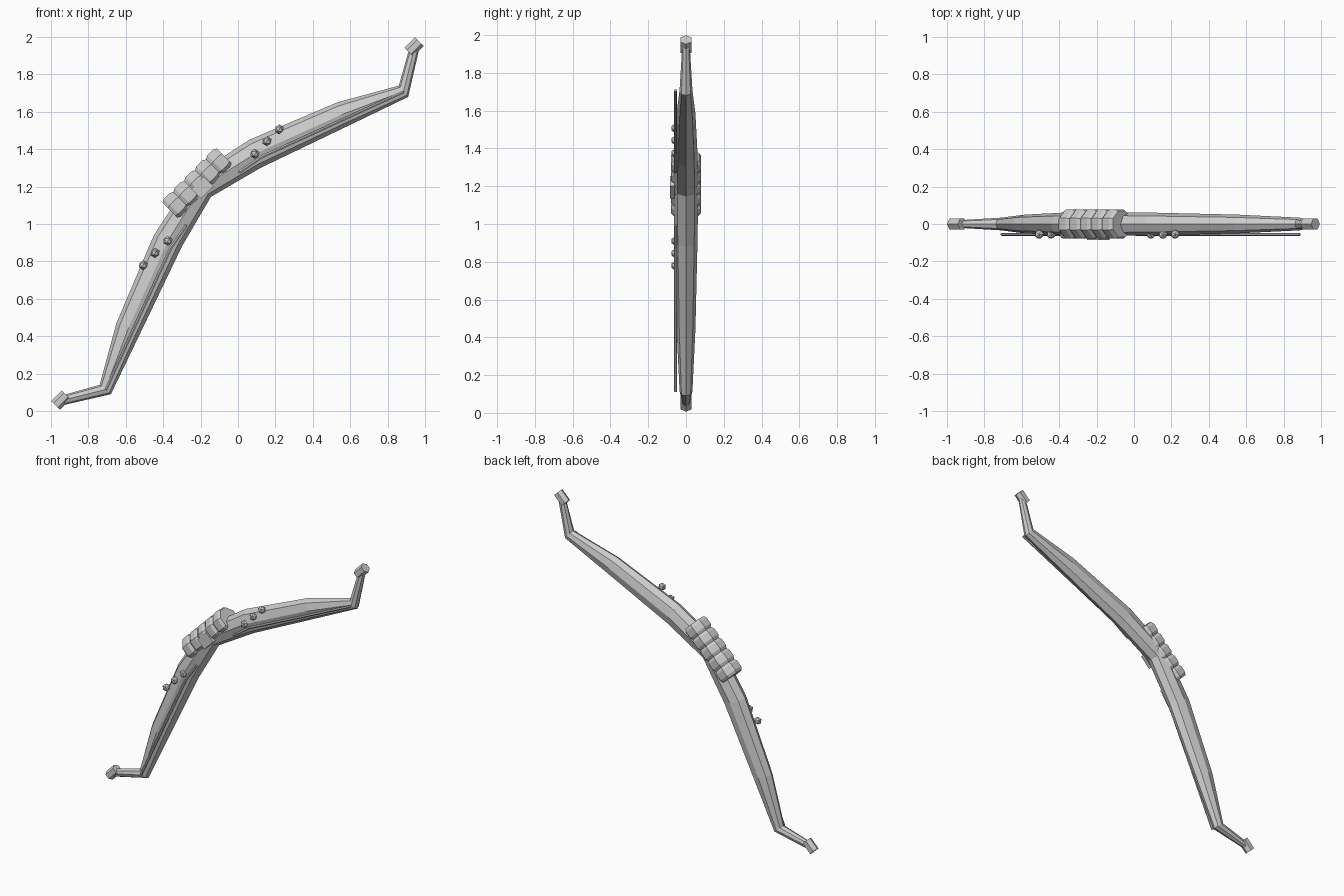
import bpy, bmesh, math
from mathutils import Vector, Matrix

if "Cube" in bpy.data.objects:
    bpy.data.objects.remove(bpy.data.objects["Cube"])

# Bow frame: local x runs along the bow, local z points to its outer side, tilted 45 degrees
FRAME = Matrix.Translation((0, 0, 1)) @ Matrix.Rotation(-math.pi / 4, 4, 'Y')


def skin(name, rings):
    """Closed flat-shaded tube through rings of local points."""
    bm = bmesh.new()
    loops = [[bm.verts.new(FRAME @ Vector(p)) for p in ring] for ring in rings]
    n = len(loops[0])
    for a, b in zip(loops, loops[1:]):
        for i in range(n):
            j = (i + 1) % n
            bm.faces.new((a[i], a[j], b[j], b[i]))
    bm.faces.new(loops[0])
    bm.faces.new(loops[-1])
    bmesh.ops.recalc_face_normals(bm, faces=bm.faces)
    mesh = bpy.data.meshes.new(name)
    bm.to_mesh(mesh)
    bm.free()
    obj = bpy.data.objects.new(name, mesh)
    bpy.context.collection.objects.link(obj)
    return obj


def section(outer, inner, half_y, sides=8):
    """Elliptical section between an outer and an inner point (s, t)."""
    o, i = Vector(outer), Vector(inner)
    mid, half = (o + i) / 2, (o - i) / 2
    ring = []
    for k in range(sides):
        a = 2 * math.pi * k / sides
        p = mid + half * math.cos(a)
        ring.append((p.x, half_y * math.sin(a), p.y))
    return ring


def lathe(name, profile, t, sides, turn=0.0, y=0.0):
    """Rings around the local x axis, profile = (s, radius)."""
    rings = []
    for s, r in profile:
        angles = [turn + 2 * math.pi * k / sides for k in range(sides)]
        rings.append([(s, y + r * math.sin(a), t + r * math.cos(a)) for a in angles])
    return skin(name, rings)


# Bow body: half the stations, mirrored about the grip
half = [((0, .35), (0, .205), .065),
        ((.36, .276), (.297, .127), .061),
        ((.834, .085), (.778, -.042), .05),
        ((1.131, -.085), (1.124, -.163), .034),
        ((1.31, .015), (1.355, -.018), .02)]
flip = [((-o[0], o[1]), (-i[0], i[1]), w) for o, i, w in half[:0:-1]]
skin("bow_body", [section(*st) for st in flip + half])

# Grip wraps: five bulging eight-sided bands
for k in range(-2, 3):
    c = k * .082
    lathe("grip_wrap", [(c - .041, .074), (c - .022, .085), (c + .022, .085), (c + .041, .074)],
          .297, 8, math.pi / 8)

# Front plate on the grip
skin("grip_plate", [[(s, y, t) for s, t in ((-.045, .235), (.05, .235), (.05, .31), (-.045, .31))]
                    for y in (-.06, -.085)])

for side in (-1, 1):
    # Hexagonal string nock at each tip
    lathe("tip_nock", [(side * 1.295, .033), (side * 1.376, .033)], .004, 6)

    # Thin inlay rod along the front of each limb
    path = [(.2, .19), (.345, .163), (1.127, -.127)]
    rings = []
    for s, t in path:
        rings.append([(side * (s - .3 * .008 * math.sin(a)), -.055 + .008 * math.cos(a), t - .008 * math.sin(a))
                      for a in [math.pi * k / 3 for k in range(6)]])
    skin("inlay_rod", rings)

    # Three studs on each limb
    for x, z in ((.09, 1.375), (.155, 1.443), (.22, 1.507)):
        s, t = (x + z - 1) / math.sqrt(2), (z - 1 - x) / math.sqrt(2)
        bpy.ops.mesh.primitive_ico_sphere_add(subdivisions=1, radius=.026,
                                              location=FRAME @ Vector((side * s, -.055, t)))
        bpy.context.object.name = "limb_stud"
